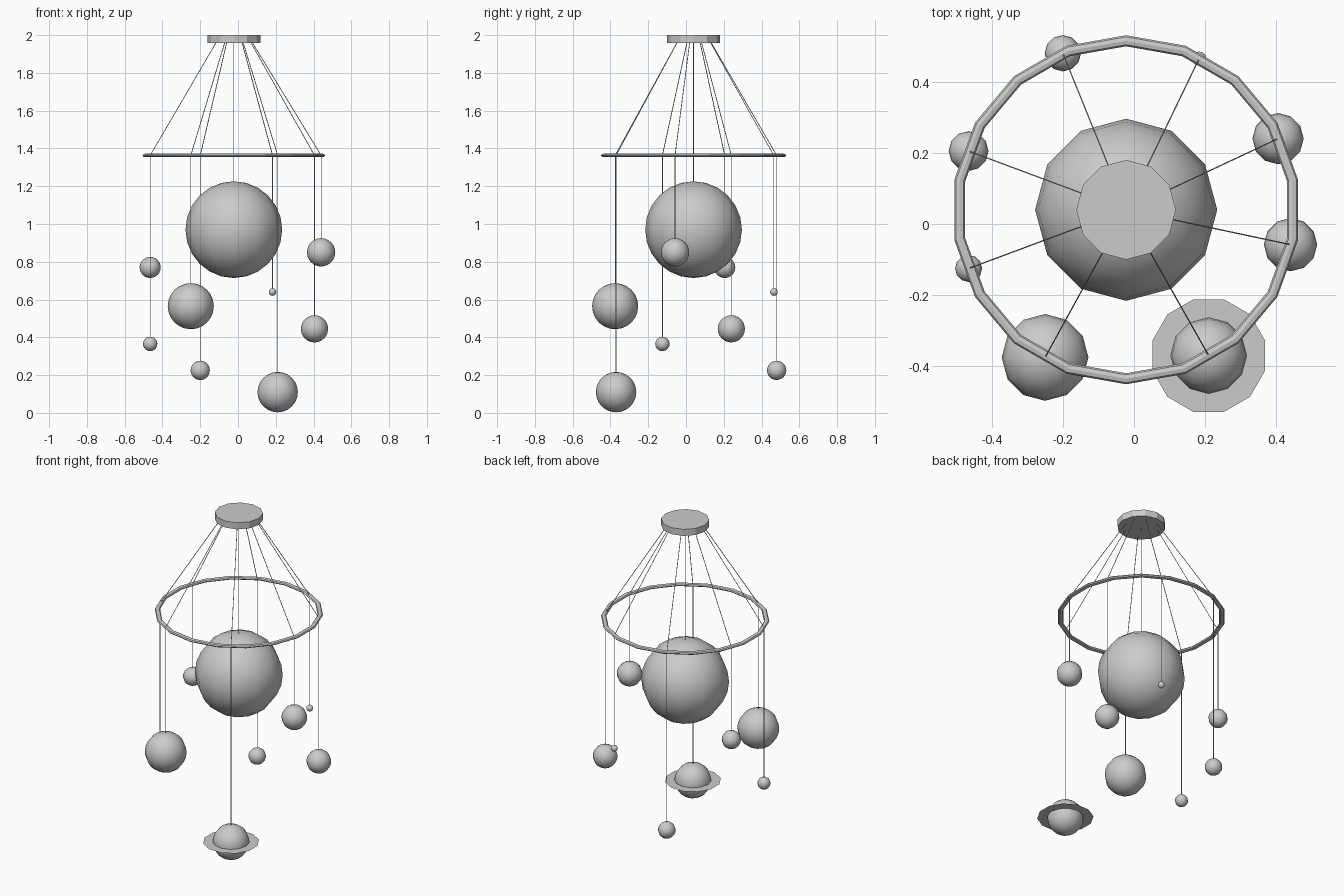
import bpy, math
from mathutils import Vector

if "Cube" in bpy.data.objects:
    bpy.data.objects.remove(bpy.data.objects["Cube"])

CX, CY = -0.022, 0.04      # axis of the mobile
HOOP_Z = 1.363


def finish(name, smooth=False):
    ob = bpy.context.object
    ob.name = name
    if smooth:
        bpy.ops.object.shade_smooth()
    return ob


def ball(name, x, y, z, r):
    bpy.ops.mesh.primitive_uv_sphere_add(segments=12, ring_count=12, radius=r,
                                         location=(x, y, z))
    return finish(name, True)


def string(name, a, b, r=0.002):
    a, b = Vector(a), Vector(b)
    d = b - a
    bpy.ops.mesh.primitive_cylinder_add(vertices=6, radius=r, depth=d.length,
                                        location=(a + b) / 2)
    ob = finish(name)
    ob.rotation_euler = d.to_track_quat('Z', 'Y').to_euler()
    return ob


# ceiling disc
bpy.ops.mesh.primitive_cylinder_add(vertices=12, radius=0.14, depth=0.042,
                                    location=(CX, CY, 1.979))
finish("ceiling_disc")

# flattened hoop, 18 sides, a corner on the y axis
bpy.ops.mesh.primitive_torus_add(major_segments=18, minor_segments=8,
                                 major_radius=0.475, minor_radius=0.0155,
                                 location=(CX, CY, HOOP_Z),
                                 rotation=(0, 0, math.radians(10)))
finish("hoop").scale.z = 0.6

# central sun on its string
ball("sun", CX, CY, 0.97, 0.256)
string("sun_string", (CX, CY, 0.97), (CX, CY, 1.965))

# planets: hang x, hang y, centre z, radius
planets = [
    (-0.465, 0.205, 0.770, 0.056),
    (-0.465, -0.125, 0.365, 0.038),
    (-0.250, -0.375, 0.565, 0.122),
    (0.210, -0.370, 0.110, 0.107),
    (0.440, -0.058, 0.850, 0.075),
    (0.405, 0.240, 0.445, 0.072),
    (0.183, 0.465, 0.640, 0.020),
    (-0.200, 0.480, 0.225, 0.051),
]
for i, (x, y, z, r) in enumerate(planets, 1):
    ball(f"planet_{i}", x, y, z, r)
    string(f"planet_string_{i}", (x, y, z + r * 0.9), (x, y, HOOP_Z))
    top = (CX + 0.21 * (x - CX), CY + 0.21 * (y - CY), 1.962)
    string(f"support_string_{i}", (x, y, HOOP_Z), top)

# flat ring around the lowest planet
x, y, z, r = planets[3]
pts = [(rad * math.cos(math.radians(15 + 30 * k)),
        rad * math.sin(math.radians(15 + 30 * k)), 0)
       for rad in (0.098, 0.164) for k in range(12)]
faces = [(k, k + 12, (k + 1) % 12 + 12, (k + 1) % 12) for k in range(12)]
mesh = bpy.data.meshes.new("planet_ring")
mesh.from_pydata(pts, [], faces)
ring = bpy.data.objects.new("planet_ring", mesh)
ring.location = (x, y, z)
bpy.context.collection.objects.link(ring)
